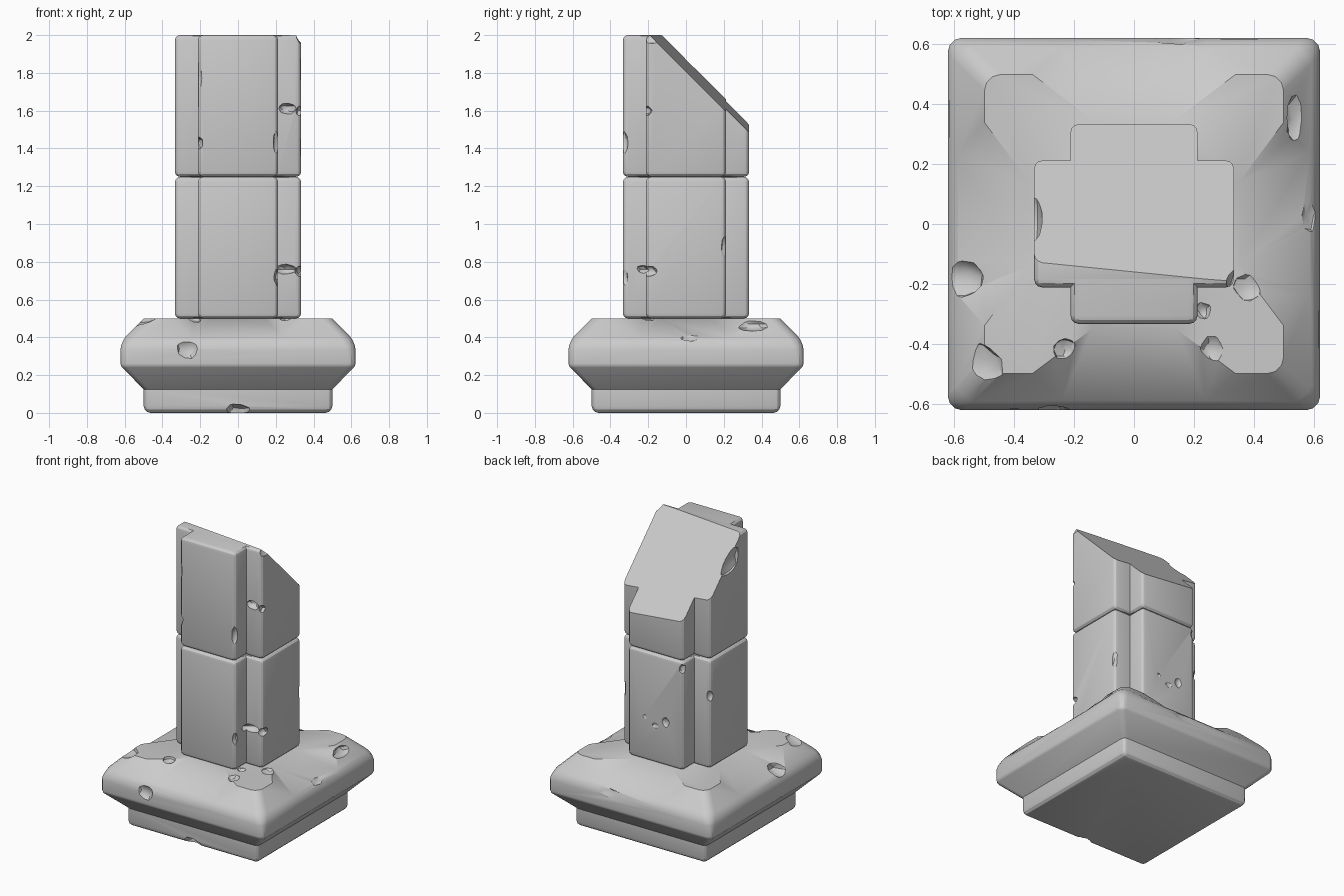
import bpy, bmesh, math, random
from mathutils import Vector, Matrix

if "Cube" in bpy.data.objects:
    bpy.data.objects.remove(bpy.data.objects["Cube"])

random.seed(4)


def make_object(name, bm):
    bmesh.ops.recalc_face_normals(bm, faces=bm.faces[:])
    me = bpy.data.meshes.new(name)
    bm.to_mesh(me)
    bm.free()
    ob = bpy.data.objects.new(name, me)
    bpy.context.collection.objects.link(ob)
    return ob


def apply_mod(ob, mod):
    bpy.context.view_layer.objects.active = ob
    bpy.ops.object.modifier_apply(modifier=mod.name)


def soften(ob, width, weight):
    """Bevel each edge by the weight returned from weight(edge)."""
    bm = bmesh.new()
    bm.from_mesh(ob.data)
    layer = bm.edges.layers.float.new("bevel_weight_edge")
    for e in bm.edges:
        e[layer] = weight(e)
    bm.to_mesh(ob.data)
    bm.free()
    mod = ob.modifiers.new("bevel", 'BEVEL')
    mod.limit_method = 'WEIGHT'
    mod.width, mod.segments = width, 3
    apply_mod(ob, mod)


def chip(ob, chips):
    """Knock dents out with rough lumps: (centre, radii)."""
    for centre, radii in chips:
        bm = bmesh.new()
        bmesh.ops.create_icosphere(bm, subdivisions=2, radius=1)
        for v in bm.verts:
            v.co *= random.uniform(0.88, 1.08)
            v.co = Vector(centre) + Vector(a * b for a, b in zip(v.co, radii))
        cutter = make_object("chip_cutter", bm)
        cutter.hide_render = True
        mod = ob.modifiers.new("chip", 'BOOLEAN')
        mod.operation, mod.solver, mod.object = 'DIFFERENCE', 'EXACT', cutter
        apply_mod(ob, mod)
        bpy.data.objects.remove(cutter)


def finish(ob):
    bpy.ops.object.select_all(action='DESELECT')
    ob.select_set(True)
    bpy.context.view_layer.objects.active = ob
    bpy.ops.object.shade_smooth_by_angle(angle=math.radians(28))


# Base: square plinth flaring into a rim, with sloped facets mid-side on top
bm = bmesh.new()
foot, neck, lip, rim, top, sides = [], [], [], [], [], []
for i in range(4):
    turn = Matrix.Rotation(i * math.pi / 2, 3, 'Z')
    new = lambda x, y, z: bm.verts.new(turn @ Vector((x, y, z)))
    foot.append(new(0.5, -0.5, 0))
    neck.append(new(0.5, -0.5, 0.125))
    lip.append(new(0.622, -0.622, 0.25))
    rim.append(new(0.622, -0.622, 0.375))
    top.append(new(0.5, -0.5, 0.5))
    sides.append([new(s * x, y, z) for x, y, z in
                  ((0.14, -0.35, 0.5), (0.34, -0.5, 0.5), (0.24, -0.622, 0.375))
                  for s in (-1, 1)])
bm.faces.new(foot)
cap = []
for i in range(4):
    p = i - 1
    a0, a1, b0, b1, c0, c1 = sides[i]
    bm.faces.new((foot[p], foot[i], neck[i], neck[p]))
    bm.faces.new((neck[p], neck[i], lip[i], lip[p]))
    bm.faces.new((lip[p], lip[i], rim[i], c1, c0, rim[p]))
    bm.faces.new((a0, a1, c1, c0))
    bm.faces.new((a0, c0, b0))
    bm.faces.new((a1, b1, c1))
    bm.faces.new((c1, b1, top[i], rim[i]))
    bm.faces.new((c0, rim[p], top[p], b0))
    cap += [b0, a0, a1, b1, top[i]]
bm.faces.new(cap)
base = make_object("base", bm)


def base_weight(e):
    z0, z1 = sorted(v.co.z for v in e.verts)
    if z1 < 0.01:
        return 0.75                       # foot edge
    if z0 > 0.24 and z1 - z0 > 0.1:       # corner uprights
        return 0.9 if all(abs(abs(v.co.x) - abs(v.co.y)) < 0.01 for v in e.verts) else 0
    if z0 < 0.2 and z1 > 0.2:
        return 0.5                        # flare corners
    if z0 < 0.01:
        return 0.6                        # foot corners
    if abs(z0 - 0.375) < 0.01 and abs(z1 - 0.375) < 0.01:
        return 0.8                        # rim
    return 0.25 if abs(z0 - 0.25) < 0.01 else 0


soften(base, 0.05, base_weight)
chip(base, [
    ((-0.27, -0.66, 0.34), (0.07, 0.07, 0.07)),
    ((0.0, -0.52, 0.0), (0.08, 0.07, 0.05)),
    ((-0.59, -0.18, 0.42), (0.10, 0.07, 0.05)),
    ((0.60, 0.03, 0.44), (0.05, 0.09, 0.06)),
    ((-0.10, -0.62, 0.45), (0.12, 0.06, 0.05)),
    ((0.26, -0.42, 0.52), (0.05, 0.05, 0.04)),
    ((-0.23, -0.42, 0.50), (0.04, 0.04, 0.03)),
    ((0.38, -0.21, 0.51), (0.05, 0.05, 0.03)),
    ((0.23, -0.29, 0.51), (0.03, 0.03, 0.03)),
    ((-0.53, -0.48, 0.50), (0.09, 0.09, 0.04)),
    ((0.15, 0.65, 0.38), (0.14, 0.05, 0.06)),
    ((0.56, 0.35, 0.47), (0.06, 0.10, 0.04)),
])
finish(base)

# Column: two cross-shaped blocks, stacked
W, R = 0.212, 0.334
CORNER = ((R, -W), (R, W), (W, W))


def column_block(name, z0, z1):
    bm = bmesh.new()
    ring = []
    for i in range(4):
        turn = Matrix.Rotation(i * math.pi / 2, 3, 'Z')
        ring += [bm.verts.new(turn @ Vector((x, y, z0))) for x, y in CORNER]
    face = bm.faces.new(ring)
    up = bmesh.ops.extrude_face_region(bm, geom=[face])["geom"]
    for v in up:
        if isinstance(v, bmesh.types.BMVert):
            v.co.z = z1
    if not any(len(e.link_faces) == 1 for e in bm.edges):
        pass
    else:
        bm.faces.new(ring)
    ob = make_object(name, bm)
    soften(ob, 0.028, lambda e: 1.0 if e.is_convex else 0.0)
    return ob


lower = column_block("lower_column", 0.5, 1.25)
chip(lower, [
    ((0.25, -0.225, 0.76), (0.06, 0.05, 0.03)),
    ((0.21, -0.335, 0.72), (0.02, 0.03, 0.05)),
    ((0.33, -0.20, 0.75), (0.03, 0.05, 0.03)),
    ((0.335, 0.21, 0.88), (0.025, 0.025, 0.07)),
    ((-0.22, 0.335, 1.20), (0.04, 0.03, 0.04)),
    ((-0.335, 0.21, 1.0), (0.03, 0.03, 0.04)),
    ((-0.08, 0.345, 0.80), (0.03, 0.025, 0.04)),
    ((0.0, 0.345, 0.76), (0.03, 0.02, 0.025)),
    ((0.08, 0.345, 0.80), (0.02, 0.02, 0.02)),
])
finish(lower)

# Broken upper block, sliced off at a slant towards the back
upper = column_block("upper_column", 1.25, 2.0)
bm = bmesh.new()
bm.from_mesh(upper.data)
cut = bmesh.ops.bisect_plane(bm, geom=bm.verts[:] + bm.edges[:] + bm.faces[:],
                             plane_co=(0, -0.16, 2.0), plane_no=(0.1, 1, 1),
                             clear_outer=True)
bmesh.ops.edgeloop_fill(bm, edges=[g for g in cut["geom_cut"]
                                   if isinstance(g, bmesh.types.BMEdge)])
bmesh.ops.recalc_face_normals(bm, faces=bm.faces[:])
bm.to_mesh(upper.data)
bm.free()
chip(upper, [
    ((0.26, -0.225, 1.61), (0.05, 0.05, 0.03)),
    ((0.335, -0.21, 1.60), (0.03, 0.03, 0.03)),
    ((0.21, -0.335, 1.43), (0.025, 0.03, 0.07)),
    ((-0.21, -0.338, 1.77), (0.02, 0.02, 0.08)),
    ((-0.21, -0.335, 1.43), (0.025, 0.05, 0.035)),
    ((0.345, -0.2, 2.01), (0.04, 0.10, 0.06)),
    ((-0.335, 0.02, 1.86), (0.03, 0.12, 0.10)),
])
finish(upper)
